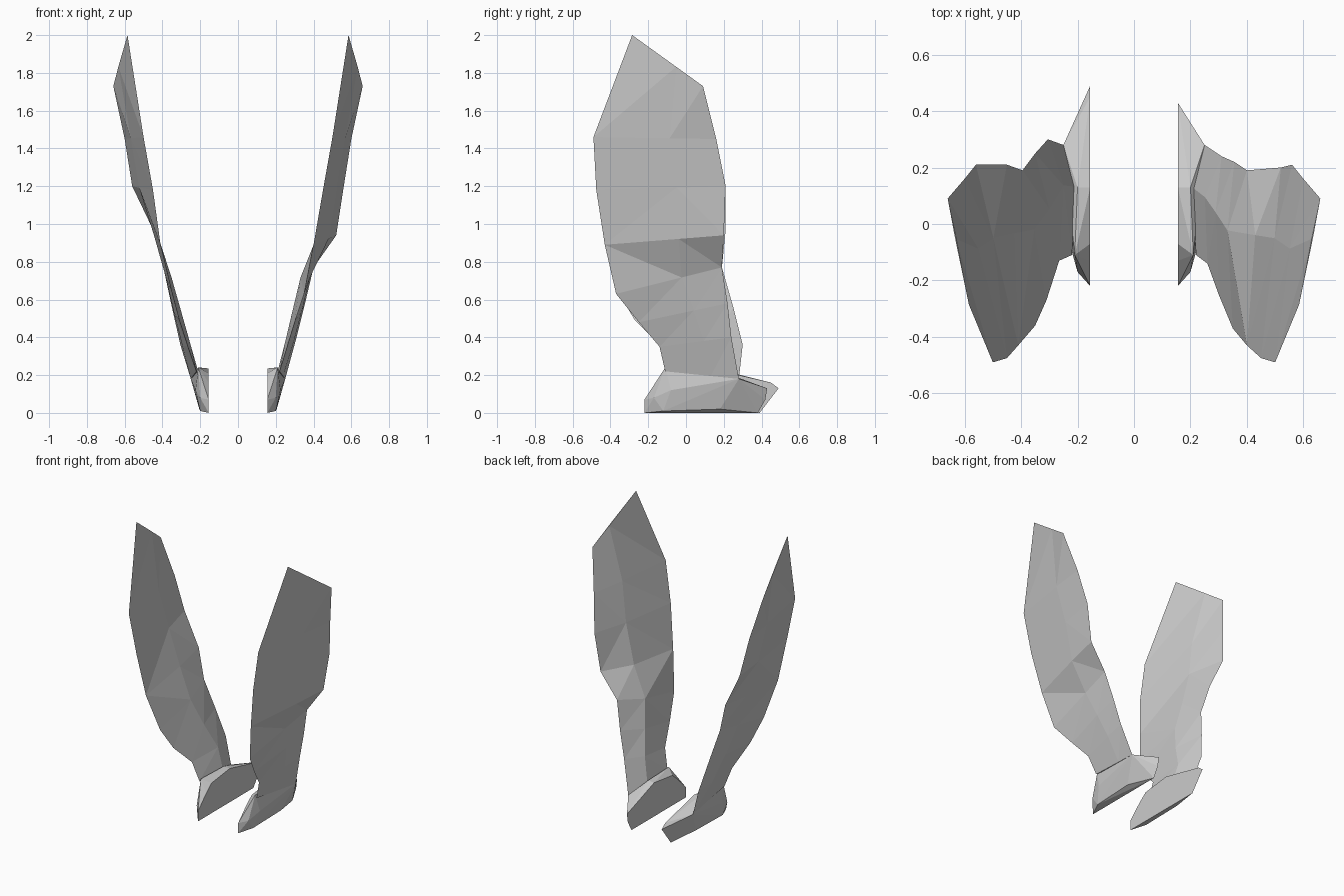
import bpy, bmesh
from mathutils import Vector

if "Cube" in bpy.data.objects:
    bpy.data.objects.remove(bpy.data.objects["Cube"])

# One plain material
grey = bpy.data.materials.new("light_grey")
grey.use_nodes = True
grey.diffuse_color = (0.6, 0.6, 0.6, 1)
grey.node_tree.nodes["Principled BSDF"].inputs["Base Color"].default_value = (0.6, 0.6, 0.6, 1)


def finish(bm, name, mirror):
    """Turn a bmesh into a flat shaded object, flipped to -x if asked."""
    for v in bm.verts:
        v.co.x *= mirror
    bmesh.ops.recalc_face_normals(bm, faces=bm.faces)
    mesh = bpy.data.meshes.new(name)
    bm.to_mesh(mesh)
    bm.free()
    mesh.materials.append(grey)
    bpy.context.collection.objects.link(bpy.data.objects.new(name, mesh))


def blade(name, stations, mirror):
    """Loft four-sided sections: front edge, outer rib, back edge, inner rib."""
    bm = bmesh.new()
    rings = []
    for front, back, inner, outer in stations:
        f, b = Vector(front), Vector(back)
        mid = f.lerp(b, 0.62)
        pts = (f, mid + Vector((outer, 0, 0)), b, mid - Vector((inner, 0, 0)))
        rings.append([bm.verts.new(p) for p in pts])
    for low, high in zip(rings, rings[1:]):
        for i in range(4):
            j = (i + 1) % 4
            bm.faces.new((low[i], low[j], high[j], high[i]))
    bm.faces.new(rings[0])
    bm.faces.new(rings[-1])
    bmesh.ops.triangulate(bm, faces=bm.faces)
    finish(bm, name, mirror)


def foot(name, cut, shell, mirror):
    """Faceted foot: flat inner cut wrapped to the outer shell points."""
    bm = bmesh.new()
    for p in [(0.155, y, z) for y, z in cut] + shell:
        bm.verts.new(p)
    bmesh.ops.convex_hull(bm, input=bm.verts)
    bmesh.ops.delete(bm, geom=[v for v in bm.verts if not v.link_faces], context="VERTS")
    finish(bm, name, mirror)


# Blade sections: front edge, back edge, inner bulge, outer bulge
left = [
    ((.22, -.11, .22), (.25, .28, .18), .035, .00),
    ((.26, -.14, .35), (.31, .24, .40), .040, .005),
    ((.30, -.25, .48), (.355, .22, .58), .045, .005),
    ((.35, -.37, .63), (.40, .19, .77), .050, .00),
    ((.40, -.43, .89), (.52, .20, .94), .045, .005),
    ((.45, -.475, 1.18), (.56, .21, 1.20), .020, .005),
    ((.50, -.49, 1.46), (.60, .16, 1.45), .010, .005),
    ((.585, -.285, 2.0), (.66, .09, 1.73), .002, .002),
]
right = list(left)
right[1] = ((.265, -.13, .35), (.305, .30, .36), .040, .005)
right[2] = ((.31, -.27, .49), (.35, .25, .56), .035, .005)
right[3] = ((.35, -.36, .64), (.395, .19, .77), .025, .005)
right[4] = ((.41, -.43, .89), (.45, .21, .97), .010, .010)

# Foot points
front_cut = [(-.22, 0), (-.22, .07), (-.13, .16), (-.07, .21), (.13, .235)]
shell = [(.21, -.11, .24), (.20, .13, .24), (.25, .28, .18), (.225, -.08, .12),
         (.226, .20, .13), (.20, -.12, .01), (.205, .18, .02), (.20, -.17, .08)]

for side, stations, heel, mirror in (
        ("left", left, [(.43, .13), (.42, .07), (.38, 0)], 1),
        ("right", right, [(.45, .16), (.49, .13), (.39, 0)], -1)):
    blade(side + "_blade", stations, mirror)
    foot(side + "_foot", front_cut + heel, shell, mirror)
